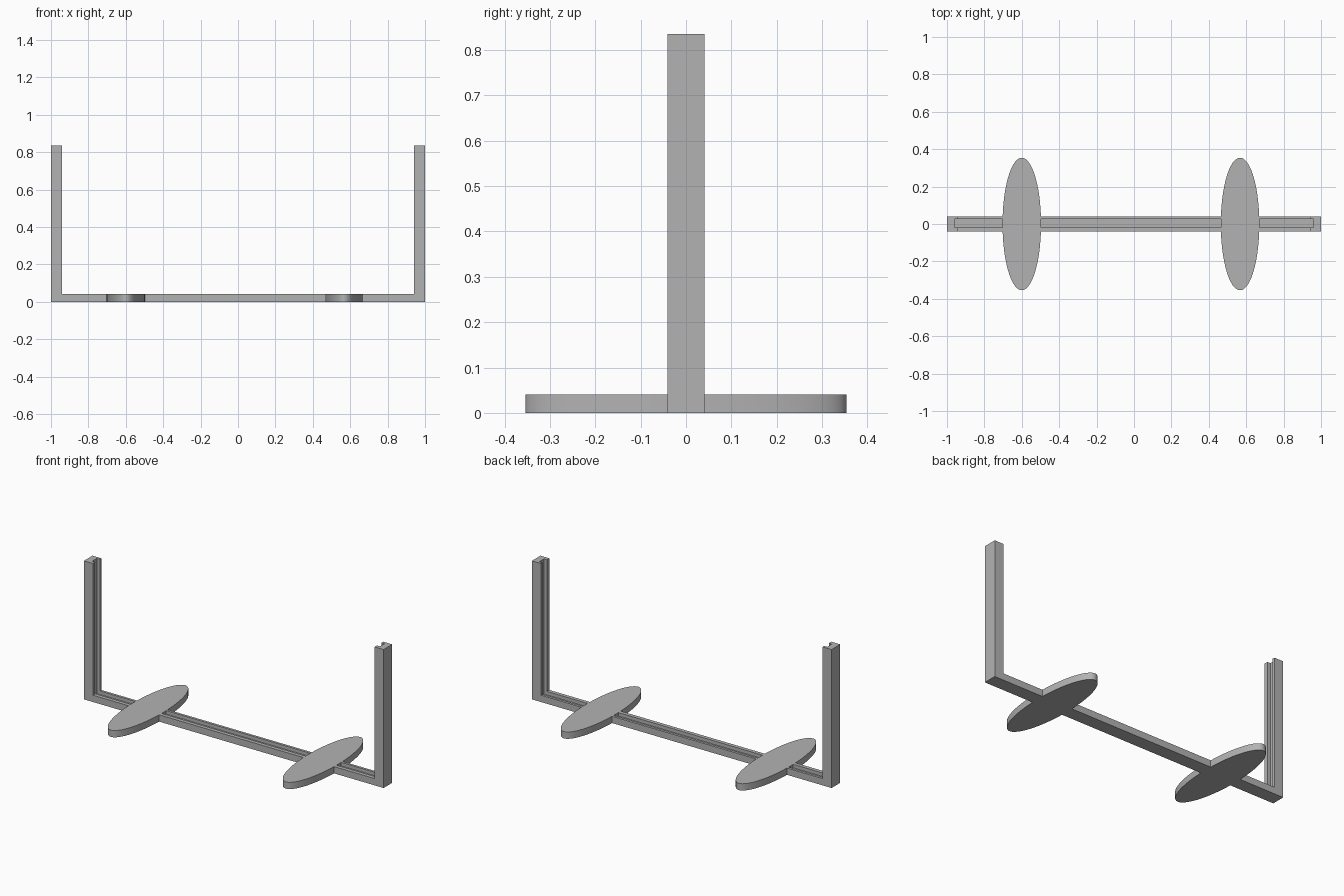
import bpy, bmesh, math

cube = bpy.data.objects.get("Cube")
if cube:
    bpy.data.objects.remove(cube, do_unlink=True)

grey = bpy.data.materials.new("plain_grey")
grey.use_nodes = True
colour = (0.45, 0.45, 0.45, 1)
grey.diffuse_color = colour
grey.node_tree.nodes["Principled BSDF"].inputs["Base Color"].default_value = colour

HEIGHT, HALF_DEPTH = 0.835, 0.041
POST, RAIL = 0.06, 0.041            # thickness of posts and rail
POST_FLOOR, RAIL_FLOOR = 0.04, 0.02  # what remains under the groove
GROOVE_FRONT, GROOVE_BACK = -0.018, 0.026


def add_object(name, bm):
    bmesh.ops.recalc_face_normals(bm, faces=bm.faces[:])
    mesh = bpy.data.meshes.new(name)
    bm.to_mesh(mesh)
    bm.free()
    mesh.materials.append(grey)
    obj = bpy.data.objects.new(name, mesh)
    bpy.context.collection.objects.link(obj)
    return obj


# Grooved U frame: one channel section swept down, across and up with mitred corners
section = [
    (-HALF_DEPTH, 0, 0), (HALF_DEPTH, 0, 0),
    (HALF_DEPTH, POST, RAIL), (GROOVE_BACK, POST, RAIL),
    (GROOVE_BACK, POST_FLOOR, RAIL_FLOOR), (GROOVE_FRONT, POST_FLOOR, RAIL_FLOOR),
    (GROOVE_FRONT, POST, RAIL), (-HALF_DEPTH, POST, RAIL),
]
bm = bmesh.new()
rings = []
for side, at_top in ((-1, True), (-1, False), (1, False), (1, True)):
    rings.append([bm.verts.new((side * (1 - dx), y, HEIGHT if at_top else dz))
                  for y, dx, dz in section])
for a, b in zip(rings, rings[1:]):
    for i in range(len(section)):
        j = (i + 1) % len(section)
        bm.faces.new((a[i], a[j], b[j], b[i]))
bm.faces.new(rings[0])
bm.faces.new(rings[-1])
add_object("grooved_frame", bm)

# Oval feet crossing the rail
for name, x in (("right_foot", -0.6), ("left_foot", 0.567)):
    bm = bmesh.new()
    bmesh.ops.create_cone(bm, cap_ends=True, segments=96, radius1=1, radius2=1, depth=1)
    bmesh.ops.scale(bm, vec=(0.103, 0.354, RAIL), verts=bm.verts[:])
    bmesh.ops.translate(bm, vec=(x, 0, RAIL / 2), verts=bm.verts[:])
    foot = add_object(name, bm)
    bpy.ops.object.select_all(action='DESELECT')
    foot.select_set(True)
    bpy.context.view_layer.objects.active = foot
    bpy.ops.object.shade_smooth_by_angle(angle=math.radians(30))
